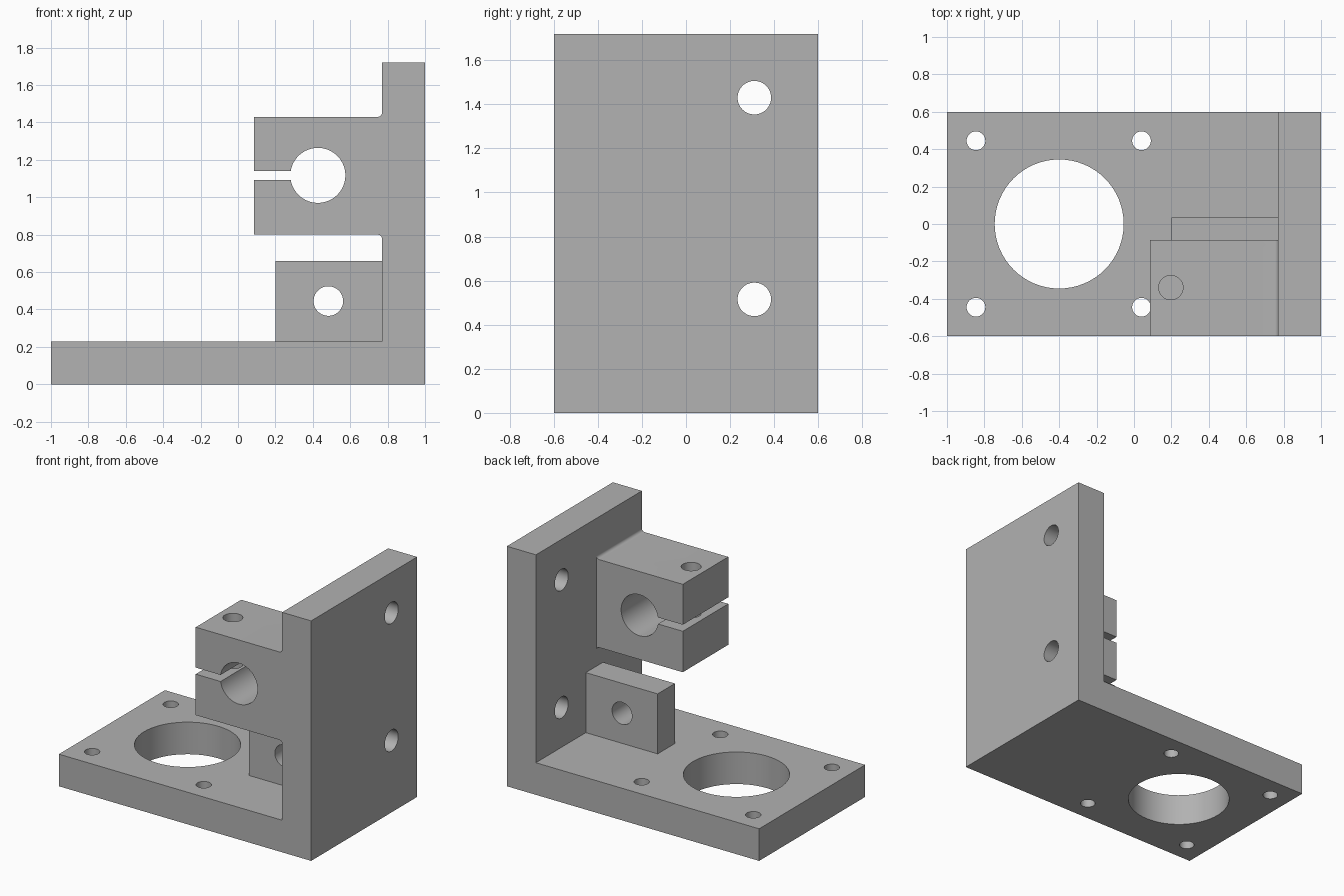
import bpy
import bmesh
from math import pi, sin, cos, asin, radians
from mathutils import Vector, Matrix

if "Cube" in bpy.data.objects:
    bpy.data.objects.remove(bpy.data.objects["Cube"])

grey = bpy.data.materials.new("plain grey")
grey.use_nodes = True
colour = (0.445, 0.445, 0.445, 1)
grey.diffuse_color = colour
grey.node_tree.nodes["Principled BSDF"].inputs["Base Color"].default_value = colour


def add_object(name, bm):
    bmesh.ops.recalc_face_normals(bm, faces=bm.faces)
    mesh = bpy.data.meshes.new(name)
    bm.to_mesh(mesh)
    bm.free()
    mesh.materials.append(grey)
    obj = bpy.data.objects.new(name, mesh)
    bpy.context.collection.objects.link(obj)
    return obj


def extrude_profile(name, outline, y0, y1):
    """Extrude an x-z outline along y."""
    bm = bmesh.new()
    face = bm.faces.new([bm.verts.new((x, y0, z)) for x, z in outline])
    new = bmesh.ops.extrude_face_region(bm, geom=[face])["geom"]
    verts = [v for v in new if isinstance(v, bmesh.types.BMVert)]
    bmesh.ops.translate(bm, verts=verts, vec=(0, y1 - y0, 0))
    return add_object(name, bm)


def arc(cx, cz, r, start, end, steps):
    angles = [start + (end - start) * i / steps for i in range(steps + 1)]
    return [(cx + r * cos(a), cz + r * sin(a)) for a in angles]


def drill(obj, holes):
    """Cut round holes, each given as centre, axis, radius, length."""
    bm = bmesh.new()
    for centre, axis, radius, length in holes:
        turn = Vector((0, 0, 1)).rotation_difference(Vector(axis)).to_matrix().to_4x4()
        bmesh.ops.create_cone(bm, cap_ends=True, segments=64, radius1=radius,
                              radius2=radius, depth=length,
                              matrix=Matrix.Translation(centre) @ turn)
    cutter = add_object("hole_cutter", bm)
    cutter.hide_render = True
    mod = obj.modifiers.new("holes", "BOOLEAN")
    mod.operation = "DIFFERENCE"
    mod.solver = "EXACT"
    mod.object = cutter
    graph = bpy.context.evaluated_depsgraph_get()
    mesh = bpy.data.meshes.new_from_object(obj.evaluated_get(graph))
    obj.modifiers.clear()
    obj.data = mesh
    bpy.data.objects.remove(cutter)


X, Y, Z = (1, 0, 0), (0, 1, 0), (0, 0, 1)
wall_x, base_top, front, back = 0.77, 0.23, -0.6, 0.6

# L-shaped bracket: base plate and upright wall
bracket = extrude_profile("angle_bracket", [
    (-1, 0), (1, 0), (1, 1.72), (wall_x, 1.72), (wall_x, base_top), (-1, base_top)],
    front, back)
holes = [((-0.4, 0, 0.1), Z, 0.345, 1)]
holes += [((x, y, 0.1), Z, 0.05, 1) for x in (-0.845, 0.04) for y in (-0.445, 0.445)]
holes += [((0.9, 0.31, z), X, 0.076, 0.6) for z in (0.515, 1.43)]
drill(bracket, holes)

# Split clamp with bore, slot and filleted root
left, low, high, fillet = 0.085, 0.80, 1.43, 0.022
bore_x, bore_z, bore_r, slot = 0.427, 1.117, 0.147, 0.0235
gap = asin(slot / bore_r)
root = wall_x - fillet
outline = [(left, low)]
outline += arc(root, low - fillet, fillet, pi / 2, 0, 8)
outline += arc(root, high + fillet, fillet, 0, -pi / 2, 8)
outline += [(left, high), (left, bore_z + slot)]
outline += arc(bore_x, bore_z, bore_r, pi - gap, gap - pi, 64)
outline += [(left, bore_z - slot)]
clamp = extrude_profile("split_clamp", outline, front, -0.085)
drill(clamp, [((0.197, -0.34, 1.1), Z, 0.065, 1)])

# Small block standing on the base against the wall
block = extrude_profile("stop_block", [
    (0.2, base_top), (wall_x, base_top), (wall_x, 0.66), (0.2, 0.66)], -0.16, 0.035)
drill(block, [((0.483, -0.06, 0.445), Y, 0.079, 0.6)])

# Smooth the round walls, keep the edges sharp
for obj in (bracket, clamp, block):
    bpy.ops.object.select_all(action="DESELECT")
    obj.select_set(True)
    bpy.context.view_layer.objects.active = obj
    bpy.ops.object.shade_smooth_by_angle(angle=radians(30))
